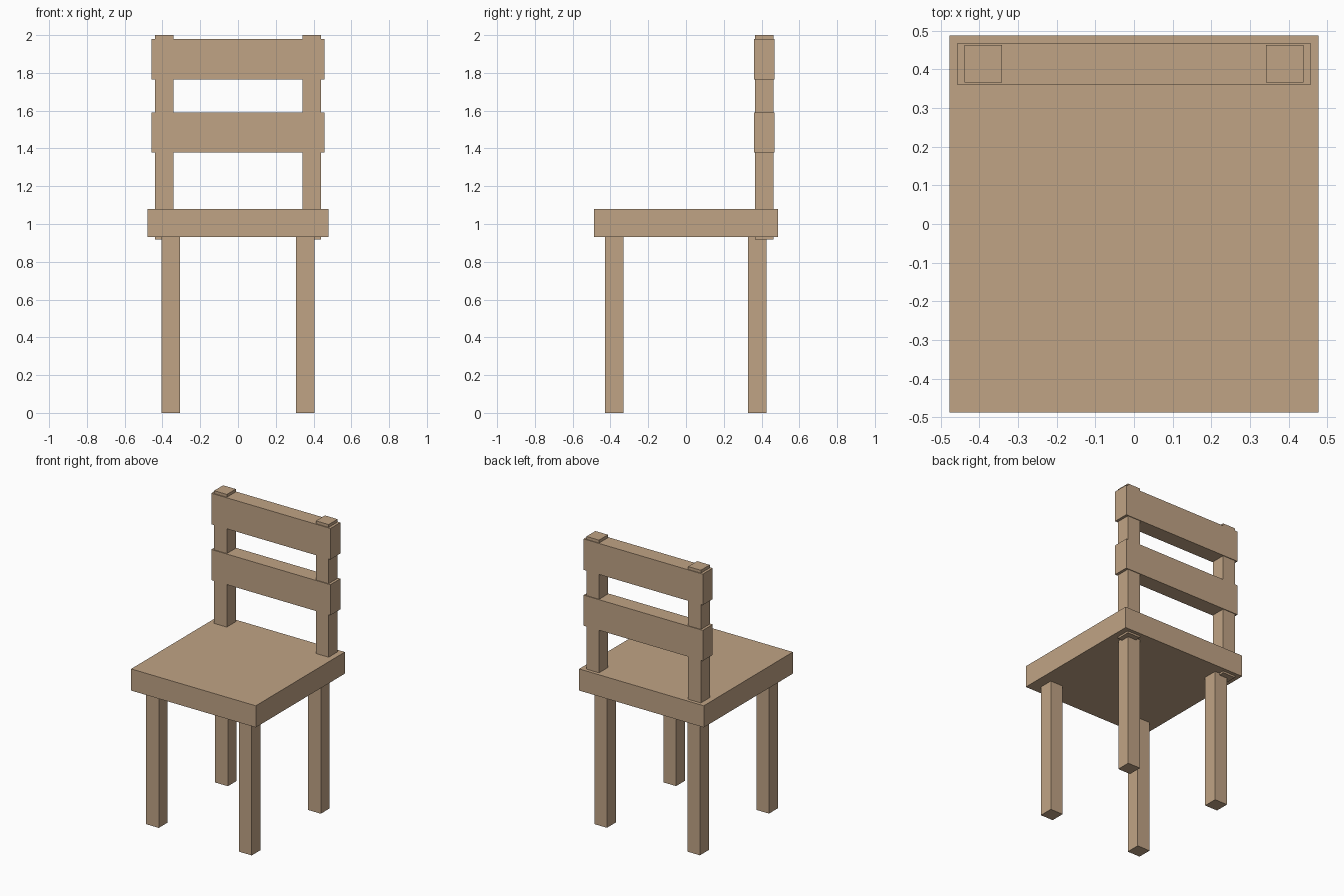
import bpy

cube = bpy.data.objects.get("Cube")
if cube:
    bpy.data.objects.remove(cube, do_unlink=True)

# Single wood colour
wood = bpy.data.materials.new("light_wood")
wood.use_nodes = True
color = (0.53, 0.37, 0.235, 1)
wood.diffuse_color = color
shader = next(n for n in wood.node_tree.nodes if n.type == "BSDF_PRINCIPLED")
shader.inputs["Base Color"].default_value = color
shader.inputs["Roughness"].default_value = 0.8


def board(name, x, y, z):
    """Box spanning the (low, high) range on each axis."""
    spans = (x, y, z)
    bpy.ops.mesh.primitive_cube_add(size=1, location=[(a + b) / 2 for a, b in spans])
    ob = bpy.context.object
    ob.name = name
    ob.scale = [b - a for a, b in spans]
    bpy.ops.object.transform_apply(location=False, rotation=False, scale=True)
    ob.data.materials.append(wood)
    return ob


def side_range(side, inner, outer):
    return tuple(sorted((side * inner, side * outer)))


# Seat
board("seat", (-0.478, 0.478), (-0.488, 0.488), (0.93, 1.08))

# Legs and back posts on both sides
for label, side in (("left", 1), ("right", -1)):
    leg_x = side_range(side, 0.308, 0.405)
    board(f"front_leg_{label}", leg_x, (-0.428, -0.331), (0, 0.94))
    board(f"back_leg_{label}", leg_x, (0.329, 0.426), (0, 0.94))
    board(f"back_post_{label}", side_range(side, 0.342, 0.439), (0.366, 0.464), (0.917, 2))

# Backrest slats wrapping the posts
for label, z in (("lower", (1.378, 1.59)), ("upper", (1.765, 1.98))):
    board(f"{label}_slat", (-0.457, 0.457), (0.36, 0.469), z)
